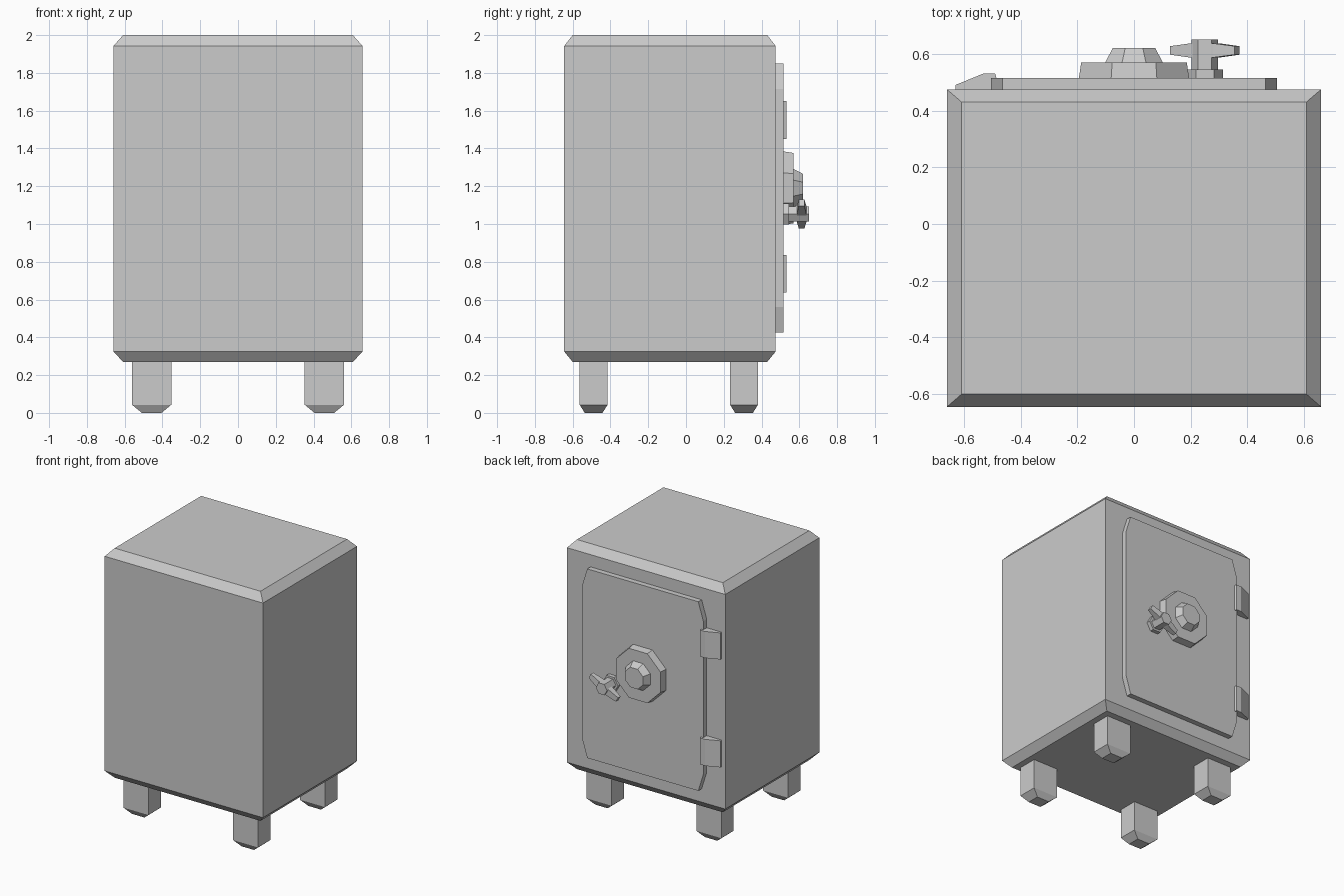
import bpy, bmesh, math

if "Cube" in bpy.data.objects:
    bpy.data.objects.remove(bpy.data.objects["Cube"])


def loft(name, rings):
    """Skin matching rings of 3D points and cap both ends."""
    bm = bmesh.new()
    loops = [[bm.verts.new(p) for p in ring] for ring in rings]
    n = len(loops[0])
    for a, b in zip(loops, loops[1:]):
        for i in range(n):
            j = (i + 1) % n
            bm.faces.new((a[i], a[j], b[j], b[i]))
    bm.faces.new(loops[0])
    bm.faces.new(loops[-1])
    bmesh.ops.recalc_face_normals(bm, faces=bm.faces)
    mesh = bpy.data.meshes.new(name)
    bm.to_mesh(mesh)
    bm.free()
    obj = bpy.data.objects.new(name, mesh)
    bpy.context.collection.objects.link(obj)
    return obj


def rect(cx, cy, hx, hy, z):
    return [(cx + sx * hx, cy + sy * hy, z)
            for sx, sy in ((-1, -1), (1, -1), (1, 1), (-1, 1))]


def polygon(cx, cz, r, sides, y, turn=0.0):
    return [(cx + r * math.cos(turn + math.tau * i / sides), y,
             cz + r * math.sin(turn + math.tau * i / sides)) for i in range(sides)]


# Safe body with chamfered top and bottom rims
CY = -0.085
loft("body", [rect(0, CY, 0.608, 0.515, 0.27), rect(0, CY, 0.66, 0.56, 0.325),
              rect(0, CY, 0.66, 0.56, 1.942), rect(0, CY, 0.608, 0.515, 2.0)])

# Four feet with tapered tips
for side, x in (("left", -0.457), ("right", 0.457)):
    for end, y in (("front", -0.489), ("back", 0.307)):
        loft(f"{end}_{side}_foot", [rect(x, y, 0.052, 0.047, 0.0),
                                    rect(x, y, 0.104, 0.074, 0.043),
                                    rect(x, y, 0.104, 0.074, 0.275)])

# Door panel with cut corners
outline = [(-0.505, 0.56), (-0.463, 0.425), (0.463, 0.425), (0.505, 0.56),
           (0.505, 1.715), (0.463, 1.85), (-0.463, 1.85), (-0.505, 1.715)]
loft("door", [[(x, y, z) for x, z in outline] for y in (0.47, 0.515)])

# Hinges: sloped profile extruded upward
profile = [(-0.63, 0.47), (-0.63, 0.49), (-0.53, 0.531), (-0.49, 0.531),
           (-0.485, 0.515), (-0.485, 0.47)]
for label, z in (("lower", 0.737), ("upper", 1.55)):
    loft(f"{label}_hinge", [[(x, y, z + h) for x, y in profile] for h in (-0.1, 0.1)])

# Octagonal combination dial: base plate and knob
DIAL_Z = 1.19
K = 1 / math.cos(math.pi / 8)
for name, y0, a0, y1, a1 in (("dial_base", 0.51, 0.195, 0.57, 0.186),
                             ("dial_knob", 0.565, 0.104, 0.62, 0.075)):
    loft(name, [polygon(0, DIAL_Z, a0 * K, 8, y0, math.pi / 8),
                polygon(0, DIAL_Z, a1 * K, 8, y1, math.pi / 8)])

# Door handle: hexagonal collar and hub
HX, HZ = 0.25, 1.053
for name, r, y0, y1 in (("handle_collar", 0.064, 0.51, 0.545),
                        ("handle_hub", 0.047, 0.54, 0.65)):
    loft(name, [polygon(HX, HZ, r, 6, y0), polygon(HX, HZ, r, 6, y1)])

# Slanted handle bar, thicker at the hub
c, s = math.cos(math.radians(27.5)), math.sin(math.radians(27.5))
rings = []
for along, w, t in ((-0.128, 0.019, 0.015), (-0.045, 0.026, 0.025),
                    (0.045, 0.026, 0.025), (0.128, 0.019, 0.015)):
    rings.append([(HX + along * c - v * w * s, 0.612 + u * t, HZ + along * s + v * w * c)
                  for u, v in ((-1, -1), (1, -1), (1, 1), (-1, 1))])
loft("handle_bar", rings)
